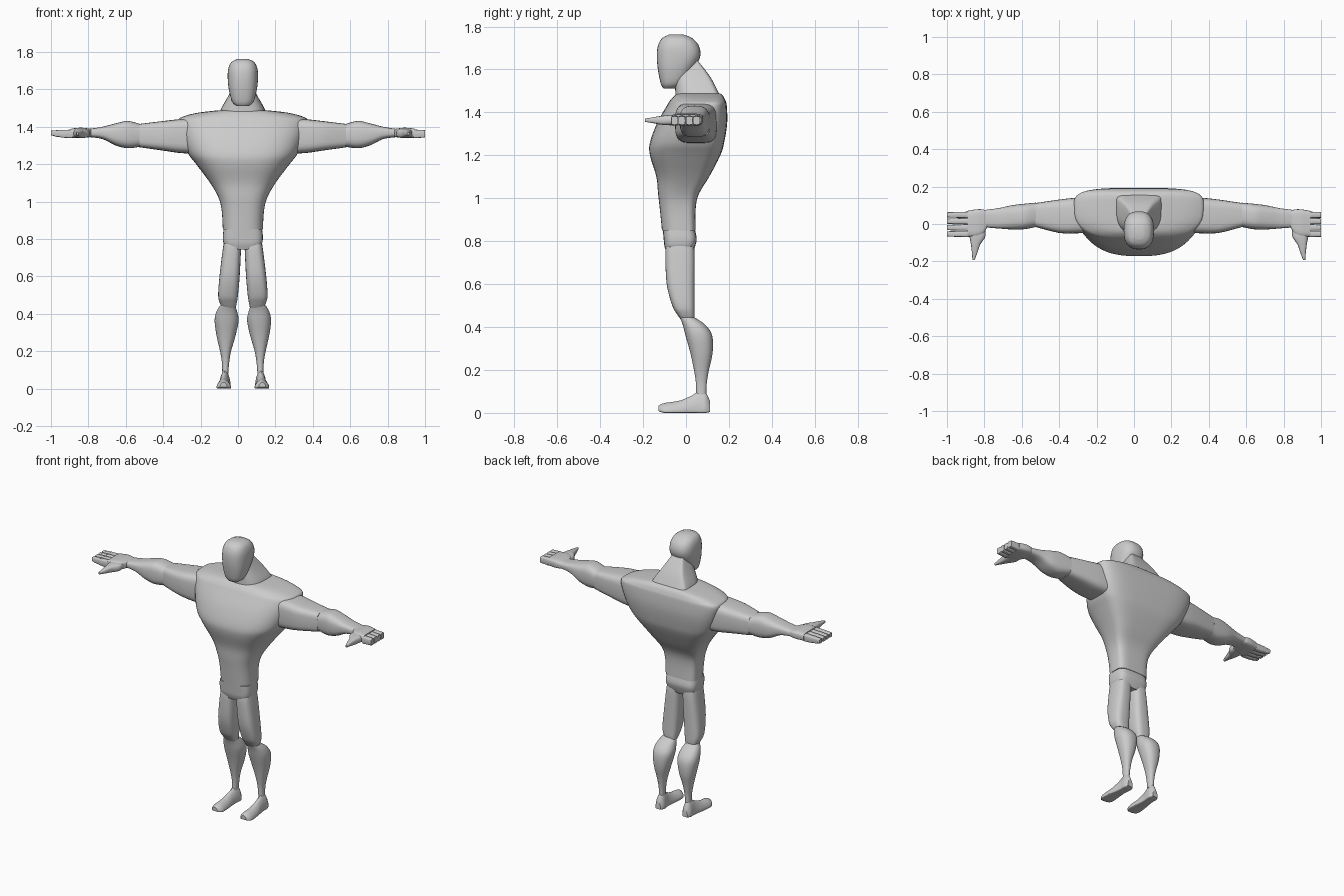
import bpy, bmesh, math

CX = 0.026      # body centre line (one hand is longer than the other)


def spow(v, p):
    return math.copysign(abs(v) ** p, v)


def spline(rings, steps):
    """Catmull-Rom interpolation through the given rings."""
    out = []
    for i in range(len(rings) - 1):
        p0, p1 = rings[max(i - 1, 0)], rings[i]
        p2, p3 = rings[i + 1], rings[min(i + 2, len(rings) - 1)]
        for k in range(steps):
            t = k / steps
            out.append([0.5 * (2 * b + (c - a) * t + (2 * a - 5 * b + 4 * c - d) * t * t
                               + (3 * b - a - 3 * c + d) * t ** 3)
                        for a, b, c, d in zip(p0, p1, p2, p3)])
    out.append(list(rings[-1]))
    return out


def loft(name, axis, rings, e=(2.6, 2.6), mid=0.5, sx=1, n=32, steps=4):
    """Skin over superellipse rings (pos, a0, a1, b0, b1) along an axis.
    e = roundness below / above the widest line, which lies at fraction mid of b."""
    bm = bmesh.new()
    loops = []
    for p, a0, a1, b0, b1 in spline(rings, steps):
        ac, ah, bc = (a0 + a1) / 2, (a1 - a0) / 2, b0 + (b1 - b0) * mid
        loop = []
        for i in range(n):
            t = 2 * math.pi * i / n
            s = math.sin(t)
            ex = e[1] if s > 0 else e[0]
            a = ac + ah * spow(math.cos(t), 2 / ex)
            b = bc + spow(s, 2 / ex) * ((b1 - bc) if s > 0 else (bc - b0))
            x, y, z = {'x': (p, a, b), 'y': (a, p, b), 'z': (a, b, p)}[axis]
            loop.append(bm.verts.new((sx * x + CX, y, z)))
        loops.append(loop)
    for l0, l1 in zip(loops, loops[1:]):
        for i in range(n):
            j = (i + 1) % n
            bm.faces.new((l0[i], l0[j], l1[j], l1[i]))
    bm.faces.new(loops[0])
    bm.faces.new(loops[-1])
    bmesh.ops.recalc_face_normals(bm, faces=bm.faces)
    me = bpy.data.meshes.new(name)
    bm.to_mesh(me)
    bm.free()
    ob = bpy.data.objects.new(name, me)
    bpy.context.collection.objects.link(ob)
    bpy.context.view_layer.objects.active = ob
    ob.select_set(True)
    bpy.ops.object.shade_smooth_by_angle(angle=math.radians(40))
    ob.select_set(False)


def sym(rings):
    """Rings (z, half width, front y, back y) centred on the body."""
    return [(z, -w, w, f, b) for z, w, f, b in rings]


# head and neck
loft("head", 'z', sym([(1.512, .035, -.105, -.05), (1.535, .058, -.118, -.01),
                       (1.60, .075, -.131, .035), (1.66, .081, -.136, .066),
                       (1.71, .078, -.131, .06), (1.745, .062, -.112, .03),
                       (1.762, .03, -.08, -.01)]), e=(2.5, 2.5))
loft("neck", 'z', sym([(1.47, .125, -.05, .162), (1.50, .115, -.05, .148),
                       (1.57, .075, -.05, .11), (1.66, .03, -.03, .04)]),
     e=(3, 6), mid=.7)

# torso: broad, flat back and rounded chest
loft("torso", 'z', sym([(.85, .107, -.112, .045), (.95, .113, -.122, .045),
                        (1.02, .13, -.13, .06), (1.1, .175, -.138, .108),
                        (1.2, .25, -.168, .16), (1.26, .295, -.168, .178),
                        (1.35, .33, -.135, .192), (1.43, .348, -.09, .19),
                        (1.455, .318, -.075, .184), (1.475, .24, -.057, .174),
                        (1.488, .13, -.04, .16)]),
     e=(2.7, 4), mid=.62, n=48)
loft("pelvis", 'z', sym([(.745, .08, -.09, .03), (.775, .102, -.1, .042),
                         (.81, .107, -.104, .05), (.852, .103, -.108, .042)]), e=(4, 4))

for sx, side in ((-1, "left"), (1, "right")):
    # legs
    loft(side + "_thigh", 'z', [(.79, .008, .10, -.09, .035), (.74, .010, .108, -.096, .04),
                                (.6, .017, .125, -.09, .04), (.5, .026, .132, -.064, .04),
                                (.46, .032, .124, -.042, .04), (.432, .038, .11, -.022, .038)],
         e=(3, 3), sx=sx)
    loft(side + "_calf", 'z', [(.445, .043, .122, -.028, .04), (.41, .03, .142, -.015, .09),
                               (.36, .023, .151, -.002, .122), (.28, .04, .14, .02, .124),
                               (.2, .063, .122, .037, .107), (.14, .073, .112, .046, .097),
                               (.08, .078, .11, .048, .094)], e=(2.3, 2.3), sx=sx)
    loft(side + "_foot", 'y', [(-.127, .085, .122, .008, .034), (-.1, .064, .14, 0, .046),
                               (-.03, .066, .137, 0, .057), (.025, .07, .128, 0, .08),
                               (.058, .068, .125, 0, .1), (.09, .066, .125, 0, .097),
                               (.112, .078, .114, .004, .055)], e=(6, 1.6), mid=.2, sx=sx)

    # arms
    loft(side + "_upper_arm", 'x', [(.24, -.045, .145, 1.255, 1.445), (.34, -.05, .14, 1.26, 1.44),
                                    (.43, -.047, .13, 1.273, 1.43),
                                    (.552, -.016, .112, 1.29, 1.415)], e=(4, 4), sx=sx)
    loft(side + "_forearm", 'x', [(.55, -.016, .114, 1.293, 1.415), (.615, -.028, .108, 1.285, 1.431),
                                  (.68, -.029, .1, 1.3, 1.418), (.75, -.024, .085, 1.334, 1.4),
                                  (.825, -.018, .075, 1.345, 1.388)], e=(3, 3), sx=sx)

    # hand: palm, thumb and four jointed fingers
    loft(side + "_palm", 'x', [(.812, -.02, .07, 1.345, 1.388), (.835, -.055, .078, 1.342, 1.392),
                               (.87, -.068, .078, 1.339, 1.395), (.917, -.068, .07, 1.339, 1.39)],
         e=(4, 4), sx=sx)
    loft(side + "_thumb", 'y', [(-.03, .82, .91, 1.342, 1.388), (-.07, .822, .905, 1.34, 1.388),
                                (-.11, .848, .898, 1.342, 1.384), (-.15, .862, .893, 1.349, 1.378),
                                (-.192, .878, .89, 1.356, 1.37)], e=(3, 3), sx=sx, n=20)
    # the right hand keeps only the first finger joint
    joints = [(.912, .974, 1.0), (.971, 1.008, .84), (1.006, 1.026, .66)]
    for f in range(4):
        y = .049 - f * .034
        for j, (x0, x1, s) in enumerate(joints if sx < 0 else joints[:1]):
            w, h, zc = .0168 * (.6 + .4 * s), .023 * s, 1.362 + .002 * j
            loft(f"{side}_finger_{f + 1}_joint_{j + 1}", 'x',
                 [(x0, y - w, y + w, zc - h, zc + h),
                  (x1, y - w * .93, y + w * .93, zc - h * .86, zc + h * .86)],
                 e=(5, 5), sx=sx, n=16, steps=1)
